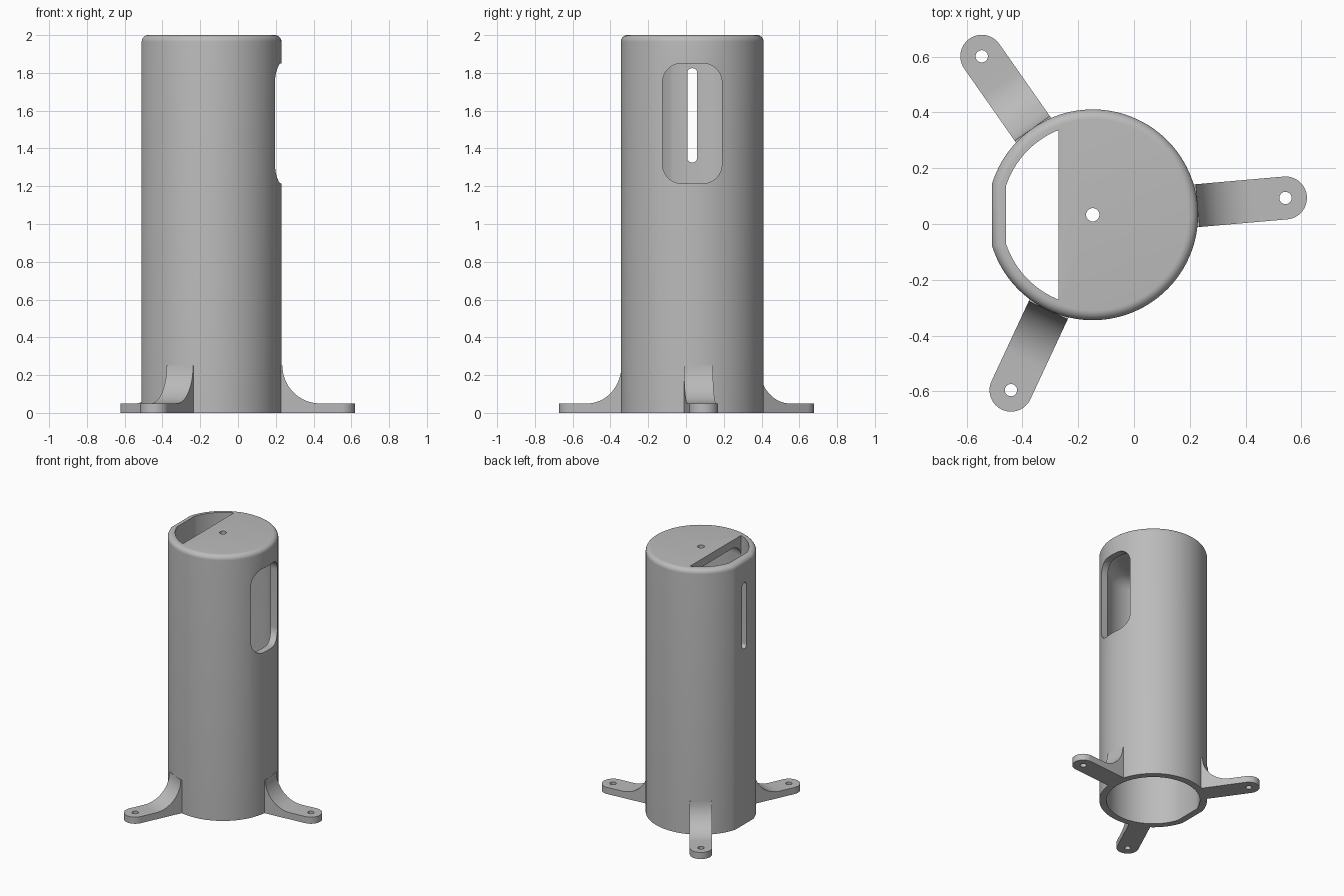
import bpy, bmesh
from math import pi, sin, cos, acos, radians
from mathutils import Matrix, Vector

CX, CY = -0.148, 0.033           # tube axis
R_OUT, F_OUT = 0.378, 0.362      # outer radius, distance to outer flat
R_IN, F_IN = 0.328, 0.312        # inner radius, distance to inner flat
HEIGHT = 2.0
AXIS = Matrix.Translation((CX, CY, 0))

cube = bpy.data.objects.get("Cube")
if cube:
    bpy.data.objects.remove(cube, do_unlink=True)

grey = bpy.data.materials.new("plain_grey")
grey.use_nodes = True
colour = (0.5, 0.5, 0.5, 1)
grey.diffuse_color = colour
grey.node_tree.nodes["Principled BSDF"].inputs["Base Color"].default_value = colour


def loft(name, rings, matrix=AXIS):
    """Closed solid through rings of equal point count."""
    bm = bmesh.new()
    loops = [[bm.verts.new(matrix @ Vector(p)) for p in ring] for ring in rings]
    n = len(loops[0])
    for a, b in zip(loops, loops[1:]):
        for i in range(n):
            j = (i + 1) % n
            bm.faces.new((a[i], a[j], b[j], b[i]))
    bm.faces.new(loops[0][::-1])
    bm.faces.new(loops[-1])
    bmesh.ops.recalc_face_normals(bm, faces=bm.faces)
    mesh = bpy.data.meshes.new(name)
    bm.to_mesh(mesh)
    bm.free()
    mesh.materials.append(grey)
    obj = bpy.data.objects.new(name, mesh)
    bpy.context.collection.objects.link(obj)
    return obj


def d_ring(radius, flat, z, n=96):
    """Circle with a flat on the -x side."""
    end = pi - acos(flat / radius)
    angles = [end * (2 * i / n - 1) for i in range(n + 1)]
    return [(radius * cos(a), radius * sin(a), z) for a in angles]


def arc(x, y, r, a0, a1, n=12):
    angles = [radians(a0 + (a1 - a0) * i / n) for i in range(n + 1)]
    return [(x + r * cos(a), y + r * sin(a)) for a in angles]


def rounded_rect(w, h, r):
    pts = []
    for k, (sx, sy) in enumerate(((1, 1), (-1, 1), (-1, -1), (1, -1))):
        pts += arc(sx * (w / 2 - r), sy * (h / 2 - r), r, 90 * k, 90 * k + 90)
    return pts


def disc(x, y, r, z0, z1):
    pts = arc(x, y, r, 0, 345, 23)
    return [[(px, py, z) for px, py in pts] for z in (z0, z1)]


def boolean(obj, tool, operation="DIFFERENCE"):
    mod = obj.modifiers.new("cut", "BOOLEAN")
    mod.operation, mod.solver, mod.object = operation, "EXACT", tool
    bpy.context.view_layer.objects.active = obj
    bpy.ops.object.modifier_apply(modifier=mod.name)
    bpy.data.objects.remove(tool, do_unlink=True)


def smooth(obj):
    bpy.ops.object.select_all(action="DESELECT")
    obj.select_set(True)
    bpy.context.view_layer.objects.active = obj
    bpy.ops.object.shade_smooth_by_angle(angle=radians(30))


# Tube body with a rounded top edge
fillet = 0.035
rings = [d_ring(R_OUT, F_OUT, 0)]
for x, z in arc(-fillet, HEIGHT - fillet, fillet, 0, 90, 8):
    rings.append(d_ring(R_OUT + x, F_OUT + x, z))
tube = loft("tube_body", rings)

# Hollow interior, coved under the cap
cove = 0.1
rings = [d_ring(R_IN, F_IN, -0.1)]
for x, z in arc(-cove, 1.84, cove, 0, 90, 8):
    rings.append(d_ring(R_IN + x, F_IN + x, z))
boolean(tube, loft("cavity_cutter", rings))

# Opening in the cap beside the flat
edge = -0.122
half = (R_IN ** 2 - edge ** 2) ** 0.5
outline = [p[:2] for p in d_ring(R_IN, F_IN, 0) if p[0] < edge - 0.002]
split = len(outline) // 2
outline[split:split] = [(edge, -half), (edge, half)]
boolean(tube, loft("opening_cutter", [[(x, y, z) for x, y in outline] for z in (1.8, 2.1)]))

# Small hole in the cap
boolean(tube, loft("cap_hole_cutter", disc(0, 0, 0.024, 1.8, 2.1)))


# Rounded window on the +x side and narrow slot through the flat
def side_cut(name, width, z0, z1, r, x0, x1):
    shape = rounded_rect(width, z1 - z0, r)
    mid = (z0 + z1) / 2
    boolean(tube, loft(name, [[(x, u, mid + v) for u, v in shape] for x in (x0, x1)]))


side_cut("window_cutter", 0.314, 1.215, 1.85, 0.1, 0.1, 0.6)
side_cut("slot_cutter", 0.052, 1.325, 1.825, 0.0255, -0.5, -0.2)
smooth(tube)

# Three coved feet with screw holes
REACH, HALF_W, START = 0.694, 0.077, 0.35
plan = [(START, -HALF_W)] + arc(REACH, 0, HALF_W, -90, 90, 24) + [(START, HALF_W)]
side = [(START, -0.1), (START, 0.25)] + arc(R_OUT + 0.2, 0.25, 0.2, 180, 270, 16)
side += [(0.9, 0.05), (0.9, -0.1)]
for name, angle in (("foot_left", 5), ("foot_back", 125), ("foot_front", 245)):
    place = AXIS @ Matrix.Rotation(radians(angle), 4, "Z")
    foot = loft(name, [[(x, y, z) for x, y in plan] for z in (0, 0.4)], place)
    profile = loft("foot_profile", [[(x, y, z) for x, z in side] for y in (-0.2, 0.2)], place)
    boolean(foot, profile, "INTERSECT")
    boolean(foot, loft("screw_hole_cutter", disc(REACH, 0, 0.022, -0.1, 0.2), place))
    smooth(foot)
